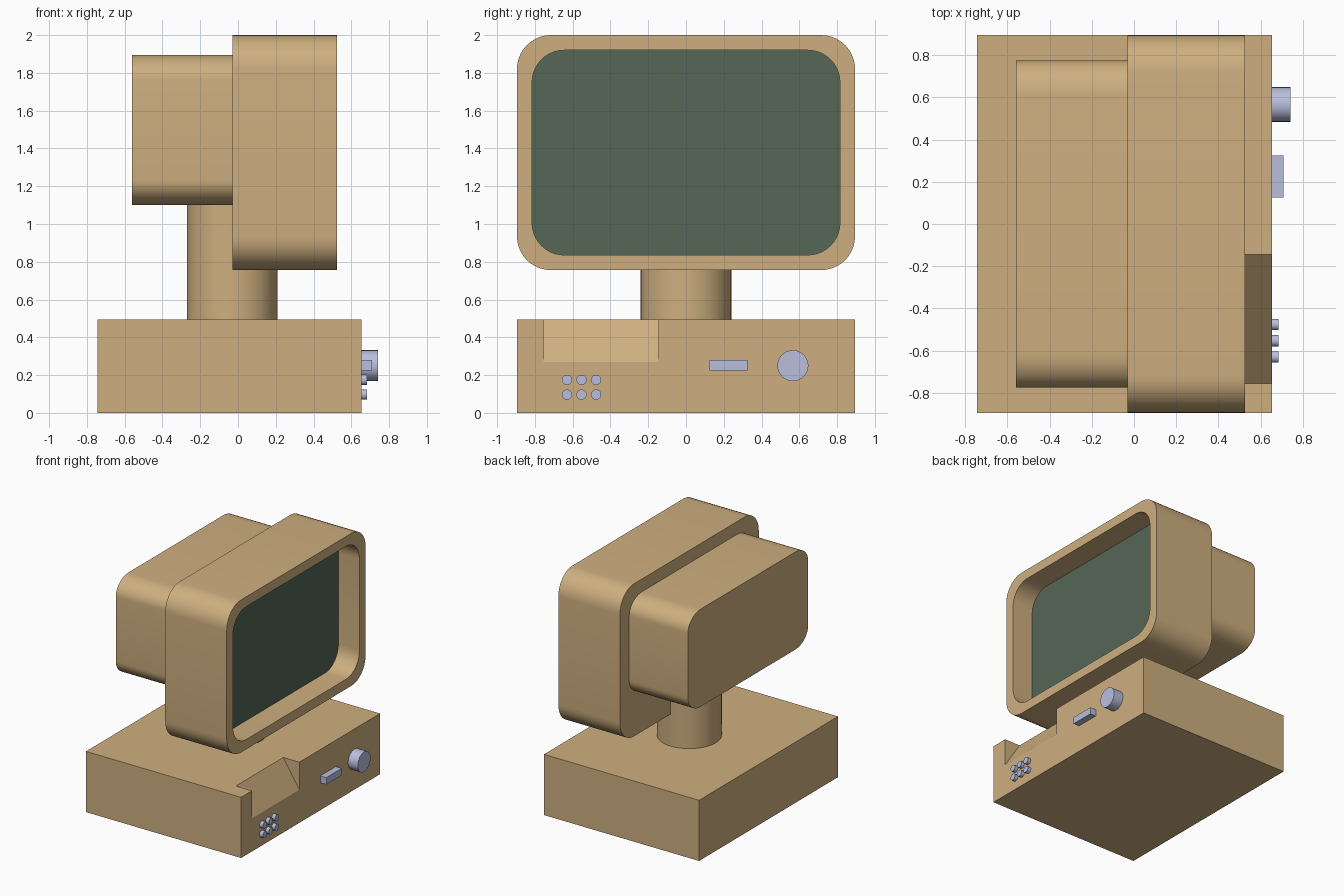
import bpy
import bmesh
from math import cos, sin, pi, radians
from mathutils import Matrix, Vector

if "Cube" in bpy.data.objects:
    bpy.data.objects.remove(bpy.data.objects["Cube"])


def material(name, rgb):
    m = bpy.data.materials.new(name)
    m.use_nodes = True
    m.diffuse_color = (*rgb, 1)
    m.node_tree.nodes["Principled BSDF"].inputs["Base Color"].default_value = (*rgb, 1)
    return m


TAN = material("tan_plastic", (0.62, 0.43, 0.215))
GREEN = material("dark_green_glass", (0.09, 0.135, 0.095))
LILAC = material("lilac_grey_plastic", (0.48, 0.52, 0.72))


def finish(name, bm, mat, smooth=False):
    bmesh.ops.recalc_face_normals(bm, faces=bm.faces)
    mesh = bpy.data.meshes.new(name)
    bm.to_mesh(mesh)
    bm.free()
    mesh.materials.append(mat)
    obj = bpy.data.objects.new(name, mesh)
    bpy.context.collection.objects.link(obj)
    bpy.ops.object.select_all(action="DESELECT")
    obj.select_set(True)
    bpy.context.view_layer.objects.active = obj
    if smooth:
        bpy.ops.object.shade_smooth_by_angle(angle=radians(30))
    return obj


def box(name, low, high, mat):
    bm = bmesh.new()
    low, high = Vector(low), Vector(high)
    size = Matrix.Diagonal((*(high - low), 1))
    bmesh.ops.create_cube(bm, size=1, matrix=Matrix.Translation((low + high) / 2) @ size)
    return finish(name, bm, mat)


def cylinder(name, start, axis, length, radius, mat, sides=32):
    bm = bmesh.new()
    axis = Vector(axis)
    turn = axis.to_track_quat("Z", "Y").to_matrix().to_4x4()
    place = Matrix.Translation(Vector(start) + axis * length / 2) @ turn
    bmesh.ops.create_cone(bm, cap_ends=True, segments=sides, radius1=radius,
                          radius2=radius, depth=length, matrix=place)
    return finish(name, bm, mat, smooth=True)


def rounded_loft(name, sections, mid_z, mat, steps=10):
    """Skin rounded rectangles (x, half_y, half_z, radius_y, radius_z), capping both ends."""
    bm = bmesh.new()
    rings = []
    for x, hy, hz, ry, rz in sections:
        ring = []
        for quarter, (sy, sz) in enumerate(((1, 1), (-1, 1), (-1, -1), (1, -1))):
            for i in range(steps + 1):
                a = (quarter + i / steps) * pi / 2
                ring.append(bm.verts.new((x, sy * (hy - ry) + ry * cos(a),
                                          mid_z + sz * (hz - rz) + rz * sin(a))))
        rings.append(ring)
    for a, b in zip(rings, rings[1:]):
        for i in range(len(a)):
            j = (i + 1) % len(a)
            bm.faces.new((a[i], a[j], b[j], b[i]))
    bm.faces.new(rings[0])
    bm.faces.new(rings[-1])
    return finish(name, bm, mat, smooth=True)


# Base block with a sloped hand notch cut into its control edge
FACE_X = 0.655
base = box("base", (-0.745, -0.895, 0), (FACE_X, 0.895, 0.495), TAN)
bm = bmesh.new()
ends = [[bm.verts.new((x, y, z)) for x, z in ((0.4955, 0.5175), (0.6695, 0.2475), (0.6695, 0.5175))]
        for y in (-0.755, -0.145)]
for end in ends:
    bm.faces.new(end)
for i in range(3):
    j = (i + 1) % 3
    bm.faces.new((ends[0][i], ends[0][j], ends[1][j], ends[1][i]))
cutter = finish("notch_cutter", bm, TAN)
cutter.hide_render = True
notch = base.modifiers.new("notch", "BOOLEAN")
notch.operation = "DIFFERENCE"
notch.solver = "EXACT"
notch.object = cutter
bpy.context.view_layer.objects.active = base
bpy.ops.object.modifier_apply(modifier=notch.name)
bpy.data.objects.remove(cutter)

# Neck
cylinder("neck", (-0.03, 0, 0.495), (0, 0, 1), 0.67, 0.24, TAN, sides=48)

# Monitor shell with a recessed front, and its screen
MID_Z = 1.378
SCREEN_X = 0.335
opening = (0.815, 0.542, 0.17, 0.17)
shell = (0.895, 0.622, 0.18, 0.18)
rounded_loft("monitor_shell", [(-0.03, *shell), (0.525, *shell),
                               (0.525, *opening), (SCREEN_X - 0.005, *opening)], MID_Z, TAN)
rounded_loft("screen", [(SCREEN_X - 0.008, *opening), (SCREEN_X, *opening)], MID_Z, GREEN)

# Rear housing
rear = (0.775, 0.398, 0.165, 0.135)
rounded_loft("rear_housing", [(-0.56, *rear), (-0.03, *rear)], 1.498, TAN)

# Controls on the base
cylinder("knob", (FACE_X, 0.566, 0.25), (1, 0, 0), 0.087, 0.082, LILAC)
box("slider", (FACE_X, 0.125, 0.224), (0.709, 0.325, 0.28), LILAC)
for row, z in enumerate((0.175, 0.097)):
    for col, y in enumerate((-0.63, -0.553, -0.476)):
        cylinder(f"button_{row}_{col}", (FACE_X, y, z), (1, 0, 0), 0.029, 0.027, LILAC, sides=20)
